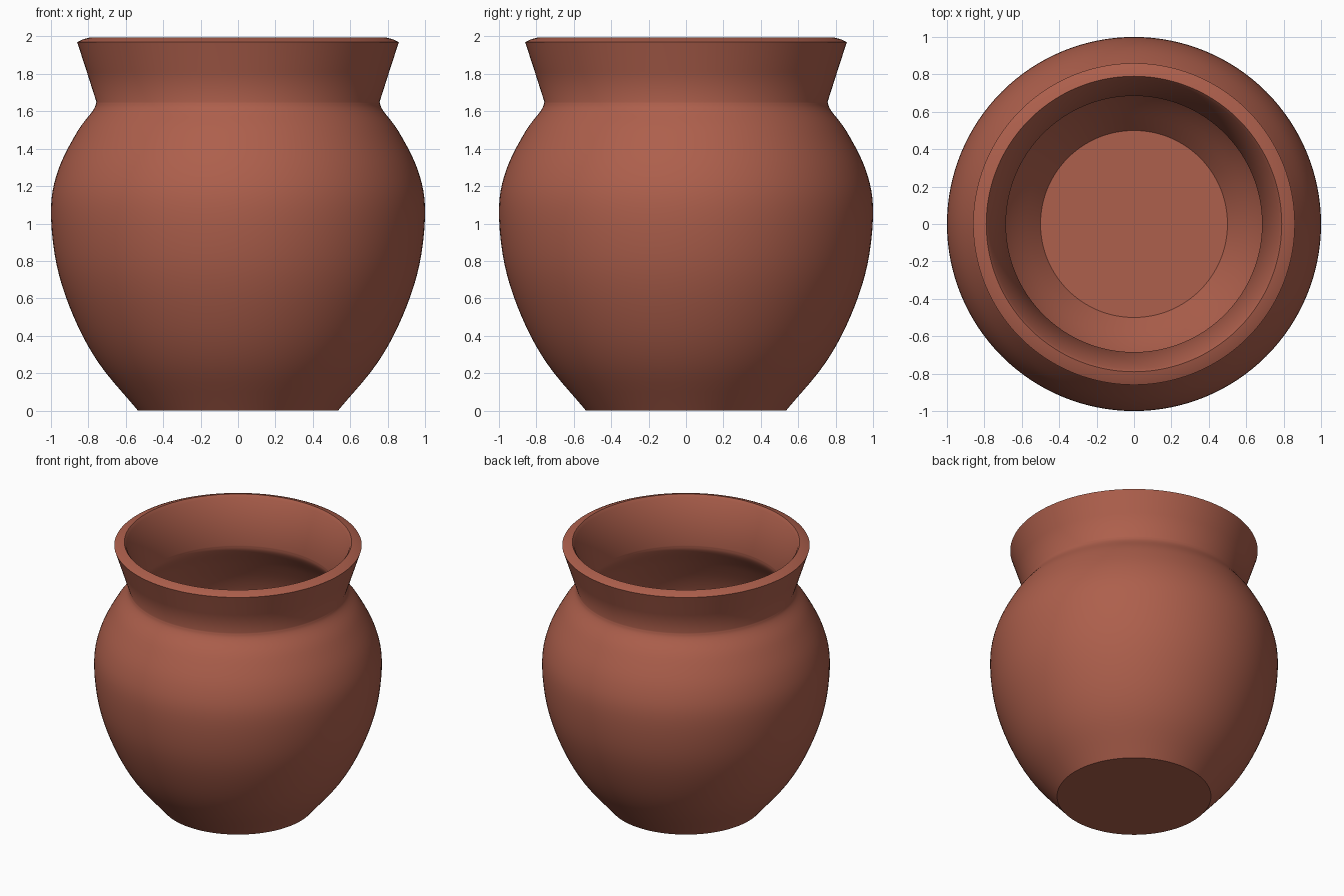
import bpy, bmesh, math
from mathutils import Vector

if "Cube" in bpy.data.objects:
    bpy.data.objects.remove(bpy.data.objects["Cube"])


def smooth_curve(pts, steps=5):
    """Catmull-Rom interpolation through a 2D profile."""
    p = [Vector(q) for q in pts]
    p = [2 * p[0] - p[1]] + p + [2 * p[-1] - p[-2]]
    out = []
    for i in range(1, len(p) - 2):
        a, b, c, d = p[i - 1:i + 3]
        for k in range(steps):
            t = k / steps
            out.append(0.5 * (2 * b + (c - a) * t + (2 * a - 5 * b + 4 * c - d) * t * t
                              + (3 * b - a - 3 * c + d) * t ** 3))
    return out + [p[-2]]


def lathe(name, profile, sides=128):
    """Spin a profile (radius, z) about z; zero radius ends become poles."""
    bm = bmesh.new()
    rings = []
    for r, z in profile:
        if r < 1e-6:
            rings.append([bm.verts.new((0, 0, z))] * sides)
        else:
            rings.append([bm.verts.new((r * math.cos(2 * math.pi * i / sides),
                                        r * math.sin(2 * math.pi * i / sides), z))
                          for i in range(sides)])
    for lo, hi in zip(rings, rings[1:]):
        for i in range(sides):
            j = (i + 1) % sides
            bm.faces.new(list(dict.fromkeys((lo[i], lo[j], hi[j], hi[i]))))
    bmesh.ops.recalc_face_normals(bm, faces=bm.faces[:])
    me = bpy.data.meshes.new(name)
    bm.to_mesh(me)
    bm.free()
    ob = bpy.data.objects.new(name, me)
    bpy.context.collection.objects.link(ob)
    return ob


# Outer belly from foot to neck
outer = smooth_curve([(0.535, 0), (0.742, 0.25), (0.878, 0.5), (0.97, 0.78), (1.0, 1.08),
                      (0.96, 1.29), (0.86, 1.49), (0.775, 1.605), (0.757, 1.65)])
# Flared collar and lip
lip = [(0.808, 1.81), (0.86, 1.97), (0.828, 1.985), (0.79, 1.995), (0.775, 1.975)]
# Inner wall, running down to the floor
inner = smooth_curve([(0.685, 1.65), (0.70, 1.595), (0.79, 1.46), (0.886, 1.27), (0.926, 1.08),
                      (0.897, 0.79), (0.81, 0.53), (0.685, 0.29), (0.5, 0.06)])

pot = lathe("pot", [(0, 0)] + [tuple(v) for v in outer] + lip
            + [tuple(v) for v in inner] + [(0, 0.06)])

# Terracotta
clay = bpy.data.materials.new("terracotta")
clay.diffuse_color = (0.42, 0.115, 0.072, 1)
clay.use_nodes = True
clay.node_tree.nodes["Principled BSDF"].inputs["Base Color"].default_value = clay.diffuse_color
pot.data.materials.append(clay)

bpy.context.view_layer.objects.active = pot
pot.select_set(True)
bpy.ops.object.shade_smooth_by_angle(angle=math.radians(40))
